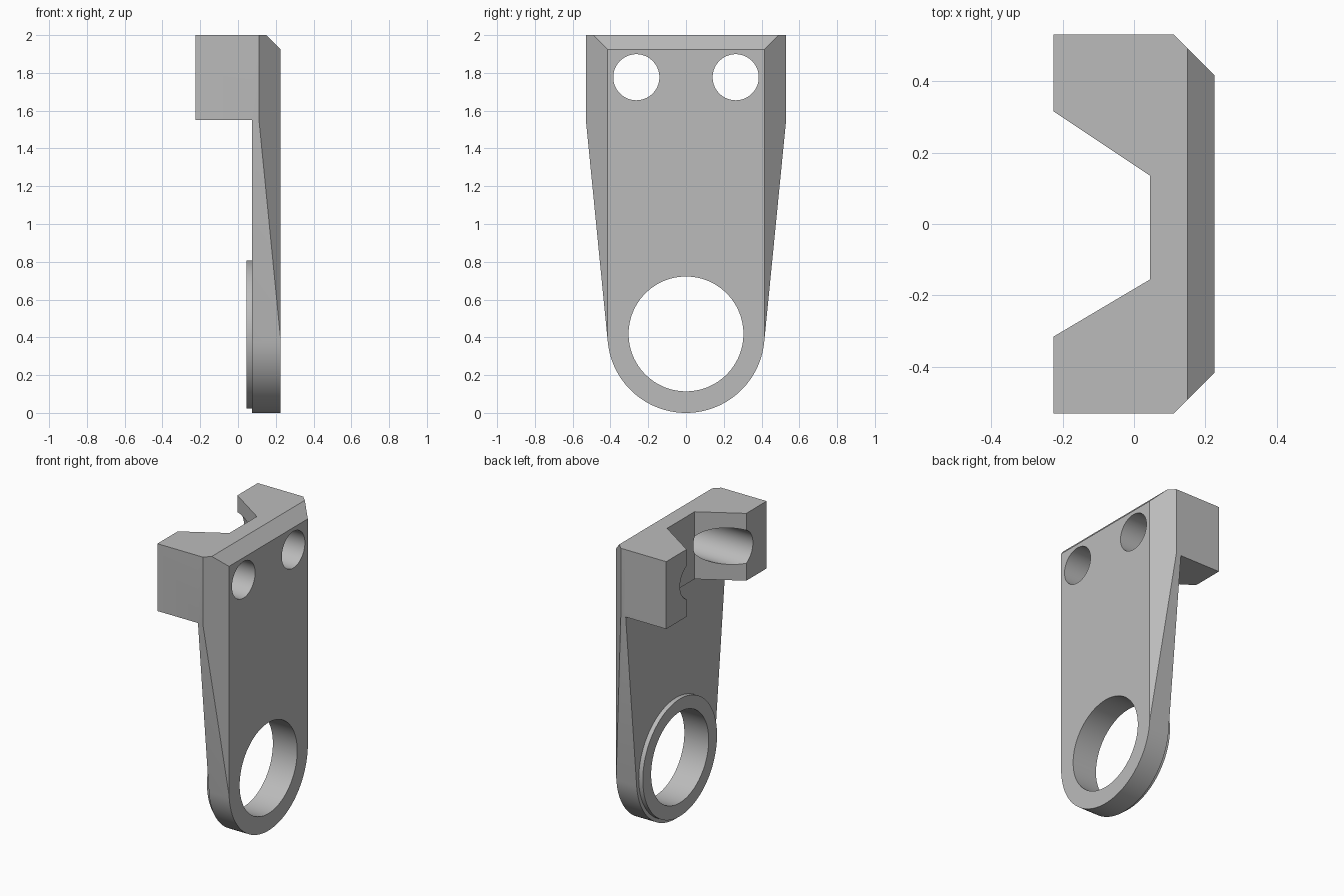
import bpy, bmesh, math
from mathutils import Matrix, Vector

if "Cube" in bpy.data.objects:
    bpy.data.objects.remove(bpy.data.objects["Cube"])

grey = bpy.data.materials.new("plain grey")
grey.use_nodes = True
grey.diffuse_color = (0.5, 0.5, 0.5, 1)
grey.node_tree.nodes["Principled BSDF"].inputs["Base Color"].default_value = (0.5, 0.5, 0.5, 1)

BACK, FACE = 0.075, 0.225       # plate thickness along x
HALF, SHOULDER, TOP = 0.53, 1.55, 2.0
R = 0.416                       # rounded lower end


def make(name, bm):
    bmesh.ops.recalc_face_normals(bm, faces=bm.faces)
    mesh = bpy.data.meshes.new(name)
    bm.to_mesh(mesh)
    bm.free()
    mesh.materials.append(grey)
    ob = bpy.data.objects.new(name, mesh)
    bpy.context.collection.objects.link(ob)
    return ob


def prism(points, offset):
    bm = bmesh.new()
    face = bm.faces.new([bm.verts.new(p) for p in points])
    new = bmesh.ops.extrude_face_region(bm, geom=[face])["geom"]
    verts = [g for g in new if isinstance(g, bmesh.types.BMVert)]
    bmesh.ops.translate(bm, verts=verts, vec=offset)
    # the starting face is kept by the extrusion as the opposite cap
    return bm


def cylinder(name, r, x0, x1, y, z):
    bm = bmesh.new()
    place = Matrix.Translation(((x0 + x1) / 2, y, z)) @ Matrix.Rotation(math.pi / 2, 4, "Y")
    bmesh.ops.create_cone(bm, cap_ends=True, segments=96, radius1=r, radius2=r,
                          depth=x1 - x0, matrix=place)
    return make(name, bm)


def combine(target, tool, operation):
    mod = target.modifiers.new(operation, "BOOLEAN")
    mod.operation, mod.object, mod.solver = operation, tool, "EXACT"
    bpy.context.view_layer.objects.active = target
    bpy.ops.object.modifier_apply(modifier=mod.name)
    bpy.data.objects.remove(tool)


# Tapered plate with a round end tangent to its sides
rise = SHOULDER - R
tangent = math.atan2(rise, HALF) - math.acos(R / math.hypot(HALF, rise))
steps = 64
outline = [(HALF, TOP), (-HALF, TOP), (-HALF, SHOULDER)]
for i in range(steps + 1):
    a = math.pi - tangent + (math.pi + 2 * tangent) * i / steps
    outline.append((R * math.cos(a), R + R * math.sin(a)))
outline.append((HALF, SHOULDER))
bm = prism([(BACK, y, z) for y, z in outline], (FACE - BACK, 0, 0))

# Chamfers on the outer face: both sides and the top
for point, normal in (((FACE, R, 0), (1, 1, 0)), ((FACE, -R, 0), (1, -1, 0)),
                      ((FACE, 0, 1.925), (1, 0, 1))):
    cut = bmesh.ops.bisect_plane(bm, geom=bm.verts[:] + bm.edges[:] + bm.faces[:], dist=1e-5,
                                 plane_co=point, plane_no=Vector(normal).normalized(),
                                 clear_outer=True)
    edges = [e for e in bm.edges if e.is_boundary]
    bmesh.ops.holes_fill(bm, edges=edges, sides=0)
bracket = make("bracket", bm)

# Notched mounting block behind the upper end
section = [(0.1, HALF), (-0.225, HALF), (-0.225, 0.315), (0.045, 0.135),
           (0.045, -0.155), (-0.225, -0.315), (-0.225, -HALF), (0.1, -HALF)]
block = make("mounting_block", prism([(x, y, SHOULDER) for x, y in section],
                                     (0, 0, TOP - SHOULDER)))
combine(bracket, block, "UNION")

# Raised collar around the large hole
combine(bracket, cylinder("collar", 0.392, 0.045, 0.12, 0, R), "UNION")

# Large hole and two bolt holes
combine(bracket, cylinder("ring_cutter", 0.304, -0.5, 0.5, 0, R + 0.002), "DIFFERENCE")
for side in (-1, 1):
    combine(bracket, cylinder("bolt_cutter", 0.122, -0.5, 0.5, side * 0.263, 1.777), "DIFFERENCE")

bpy.ops.object.select_all(action="DESELECT")
bracket.select_set(True)
bpy.context.view_layer.objects.active = bracket
bpy.ops.object.shade_smooth_by_angle(angle=math.radians(20))
